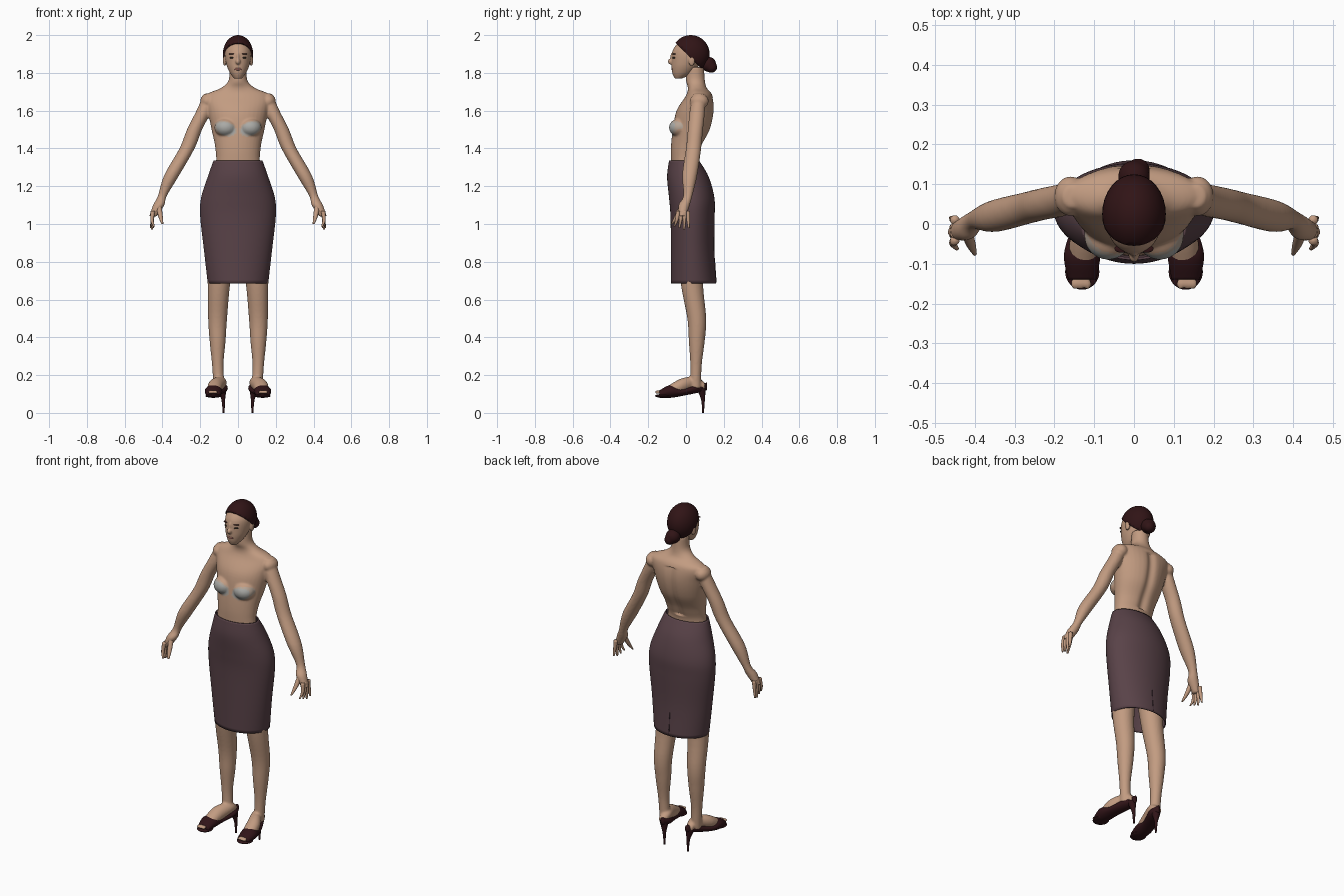
import bpy
import bmesh
from math import cos, sin, exp, tau
from mathutils import Matrix, Vector

default_cube = bpy.data.objects.get("Cube")
if default_cube:
    bpy.data.objects.remove(default_cube)


def material(name, *colour):
    mat = bpy.data.materials.new(name)
    mat.use_nodes = True
    mat.diffuse_color = (*colour, 1)
    shader = mat.node_tree.nodes["Principled BSDF"]
    shader.inputs["Base Color"].default_value = (*colour, 1)
    return mat


skin = material("skin", .54, .33, .22)
hair_brown = material("dark brown hair", .03, .007, .008)
leather = material("dark shoe leather", .03, .007, .009)
cloth = material("plum skirt cloth", .1, .055, .065)
seam = material("skirt seam", .04, .02, .03)
cup_grey = material("grey cup fabric", .4, .4, .38)
cup_edge = material("sheer cup edge", .46, .37, .3)
lip_rose = material("rose lip", .27, .11, .09)
eye_dark = material("dark eye", .04, .03, .02)


def smooth_rows(rows, steps=6):
    """Interpolate between cross-sections along a Catmull-Rom spline."""
    rows = [Vector((*row[:4], row[-1])) for row in rows]
    padded = [rows[0], *rows, rows[-1]]
    for before, start, end, after in zip(padded, padded[1:], padded[2:], padded[3:]):
        leave, arrive = (end - before) / 2, (after - start) / 2
        for step in range(steps):
            t = step / steps
            blend = t * t * (3 - 2 * t)
            yield (start.lerp(end, blend) + leave * (t * (1 - t) ** 2)
                   - arrive * (t * t * (1 - t)))
    yield rows[-1]


def loft(bm, *rows, along_y=False, sides=36, caps=True):
    """Rows are (level, centre x, other centre, radius, other radius if not round)."""
    rings = []
    for level, centre_x, centre_o, radius_x, radius_o in smooth_rows(rows):
        ring = []
        for k in range(sides):
            x = centre_x + radius_x * cos(tau * k / sides)
            other = centre_o + radius_o * sin(tau * k / sides)
            ring.append(bm.verts.new((x, level, other) if along_y else (x, other, level)))
        rings.append(ring)
    for low, high in zip(rings, rings[1:]):
        for k in range(sides):
            bm.faces.new((low[k - 1], low[k], high[k], high[k - 1]))
    if caps:
        bm.faces.new(rings[0])
        bm.faces.new(rings[-1])


def ball(bm, centre, radii):
    matrix = Matrix.Translation(centre) @ Matrix.Diagonal((*radii, 1))
    bmesh.ops.create_uvsphere(bm, u_segments=32, v_segments=20, radius=1, matrix=matrix)


def mirror(bm):
    """Copy everything built so far to the other side."""
    geometry = bm.verts[:] + bm.edges[:] + bm.faces[:]
    copy = bmesh.ops.duplicate(bm, geom=geometry)["geom"]
    verts = [item for item in copy if isinstance(item, bmesh.types.BMVert)]
    bmesh.ops.scale(bm, vec=(-1, 1, 1), verts=verts)


def finish(name, bm, *materials, voxel=None):
    """Make a smooth object; a voxel size fuses its overlapping volumes."""
    bmesh.ops.recalc_face_normals(bm, faces=bm.faces)
    mesh = bpy.data.meshes.new(name)
    bm.to_mesh(mesh)
    bm.free()
    obj = bpy.data.objects.new(name, mesh)
    bpy.context.collection.objects.link(obj)
    if voxel:
        fuse = obj.modifiers.new("Fuse", "REMESH")
        fuse.mode = "VOXEL"
        fuse.voxel_size = voxel
        soften = obj.modifiers.new("Soften", "SMOOTH")
        soften.iterations = 4
        depsgraph = bpy.context.evaluated_depsgraph_get()
        mesh = bpy.data.meshes.new_from_object(obj.evaluated_get(depsgraph))
        obj.modifiers.clear()
        obj.data = mesh
    mesh.materials.clear()
    for mat in materials:
        mesh.materials.append(mat)
    mesh.shade_smooth()
    return obj


def thicken(obj, thickness):
    obj.modifiers.new("Thickness", "SOLIDIFY").thickness = thickness


# Arms, shoulders and breasts, then torso and neck, fused into one skin
bm = bmesh.new()
loft(bm, (1.69, .15, .07, .03), (1.6, .18, .06, .04), (1.5, .23, .05, .04),
     (1.4, .27, .04, .04), (1.26, .35, .02, .04), (1.15, .4, .01, .024),
     (1.1, .42, -.01, .03), (1.04, .45, -.02, .02))
ball(bm, (.16, .07, 1.65), (.04, .05, .04))
ball(bm, (.065, -.03, 1.51), (.06, .06, .05))
mirror(bm)
loft(bm, (1.1, 0, .02, .17, .1), (1.3, 0, -.01, .12, .07), (1.4, 0, 0, .12, .08),
     (1.5, 0, .03, .14, .1), (1.6, 0, .05, .16, .1), (1.68, 0, .07, .17, .07),
     (1.72, 0, .06, .09, .05), (1.76, 0, .05, .05), (1.83, 0, .05, .045))
body = finish("torso_and_arms", bm, skin, cup_grey, cup_edge, voxel=.006).data

# Spine groove, and cups coloured inside tilted ovals on the chest
for vert in body.vertices:
    if vert.co.y > .04 and 1.36 < vert.co.z < 1.67:
        vert.co.y -= .014 * exp(-(vert.co.x / .024) ** 2)
for face in body.polygons:
    x, y, z = face.center
    across = abs(x) - .066
    spread = (across / .06) ** 2 + ((z - 1.505 - across / 5) / .04) ** 2
    if y < 0 and spread < 1:
        face.material_index = 1 if spread < .7 else 2

# Fingers fan out from the palm; the thumb points forward
bm = bmesh.new()
for finger in range(4):
    y = .01 - .017 * finger
    tip_z = .97 + .008 * abs(finger - 1)
    loft(bm, (1.07, .45, y, .012), (1.02, .455, y * 1.2, .009),
         (tip_z, .46 - finger * .005, y * 1.5, .005), sides=12)
loft(bm, (1.1, .42, -.02, .015), (1.04, .41, -.05, .012), (1, .4, -.075, .005), sides=12)
mirror(bm)
finish("fingers", bm, skin)

# Head with ears and nose
bm = bmesh.new()
ball(bm, (.07, .03, 1.866), (.01, .017, .03))
mirror(bm)
loft(bm, (1.77, 0, -.04, .02), (1.8, 0, -.02, .043, .053), (1.85, 0, 0, .063, .077),
     (1.92, 0, .02, .07, .09), (1.97, 0, .02, .04, .05), (1.99, 0, .02, .01))
ball(bm, (0, -.08, 1.86), (.013, .016, .016))
ball(bm, (0, -.072, 1.88), (.008, .012, .03))
finish("head", bm, skin, voxel=.004)

# Eyes, eyebrows and lips
for name, height, radii, mat in (("eyes", 1.88, (.013, .01, .005), eye_dark),
                                 ("eyebrows", 1.9, (.018, .01, .003), hair_brown)):
    bm = bmesh.new()
    ball(bm, (.031, -.062, height), radii)
    mirror(bm)
    finish(name, bm, mat)
bm = bmesh.new()
ball(bm, (0, -.07, 1.82), (.02, .008, .008))
finish("lips", bm, lip_rose)

# Swept-back hair: a shell trimmed along the hairline, plus a low bun
bm = bmesh.new()
ball(bm, (0, .025, 1.9), (.08, .1, .1))
bmesh.ops.bisect_plane(bm, geom=bm.verts[:] + bm.edges[:] + bm.faces[:], clear_inner=True,
                       plane_co=(0, -.055, 1.96), plane_no=(0, 1, 1))
thicken(finish("hair", bm, hair_brown), .01)
bm = bmesh.new()
ball(bm, (0, .12, 1.845), (.04, .04, .04))
ball(bm, (.01, .135, 1.83), (.03, .03, .03))
finish("hair_bun", bm, hair_brown, voxel=.006)

# Pencil skirt, open at both ends, with a pleat line at the back
bm = bmesh.new()
loft(bm, (.685, 0, .04, .16, .12), (.86, 0, .035, .18, .115), (1.04, 0, .035, .2, .117),
     (1.14, 0, .03, .195, .12), (1.25, 0, .01, .16, .11), (1.335, 0, -.01, .13, .08),
     sides=64, caps=False)
thicken(finish("skirt", bm, cloth), .006)
bm = bmesh.new()
loft(bm, (.69, 0, .158, .002, .004), (.82, 0, .149, .002, .004), sides=8)
finish("skirt_pleat", bm, seam)

# Legs, feet and toes
bm = bmesh.new()
loft(bm, (1, .08, .02, .08), (.7, .1, .03, .06), (.5, .108, .057, .05),
     (.38, .108, .057, .042), (.25, .107, .053, .03), (.13, .1, .05, .03))
loft(bm, (.1, .09, .14, .02), (.05, .09, .16, .03), (-.03, .12, .14, .04),
     (-.13, .13, .1, .03, .02), along_y=True)
for toe in range(3):
    ball(bm, (.117 + toe * .016, -.15, .11), (.01, .015, .01))
mirror(bm)
finish("legs_and_feet", bm, skin, voxel=.006)

# Open-toed court shoes on stiletto heels
bm = bmesh.new()
loft(bm, (.11, .08, .14, .01, .02), (.06, .09, .13, .036, .024), (-.02, .12, .11, .04, .02),
     (-.08, .13, .114, .046, .034), (-.14, .13, .1, .035, .02), along_y=True)
ball(bm, (.13, -.12, .09), (.043, .045, .01))
mirror(bm)
finish("shoes", bm, leather)
bm = bmesh.new()
loft(bm, (.13, .085, .08, .025), (.07, .078, .09, .01), (0, .076, .09, .005), sides=16)
mirror(bm)
finish("shoe_heels", bm, leather)
